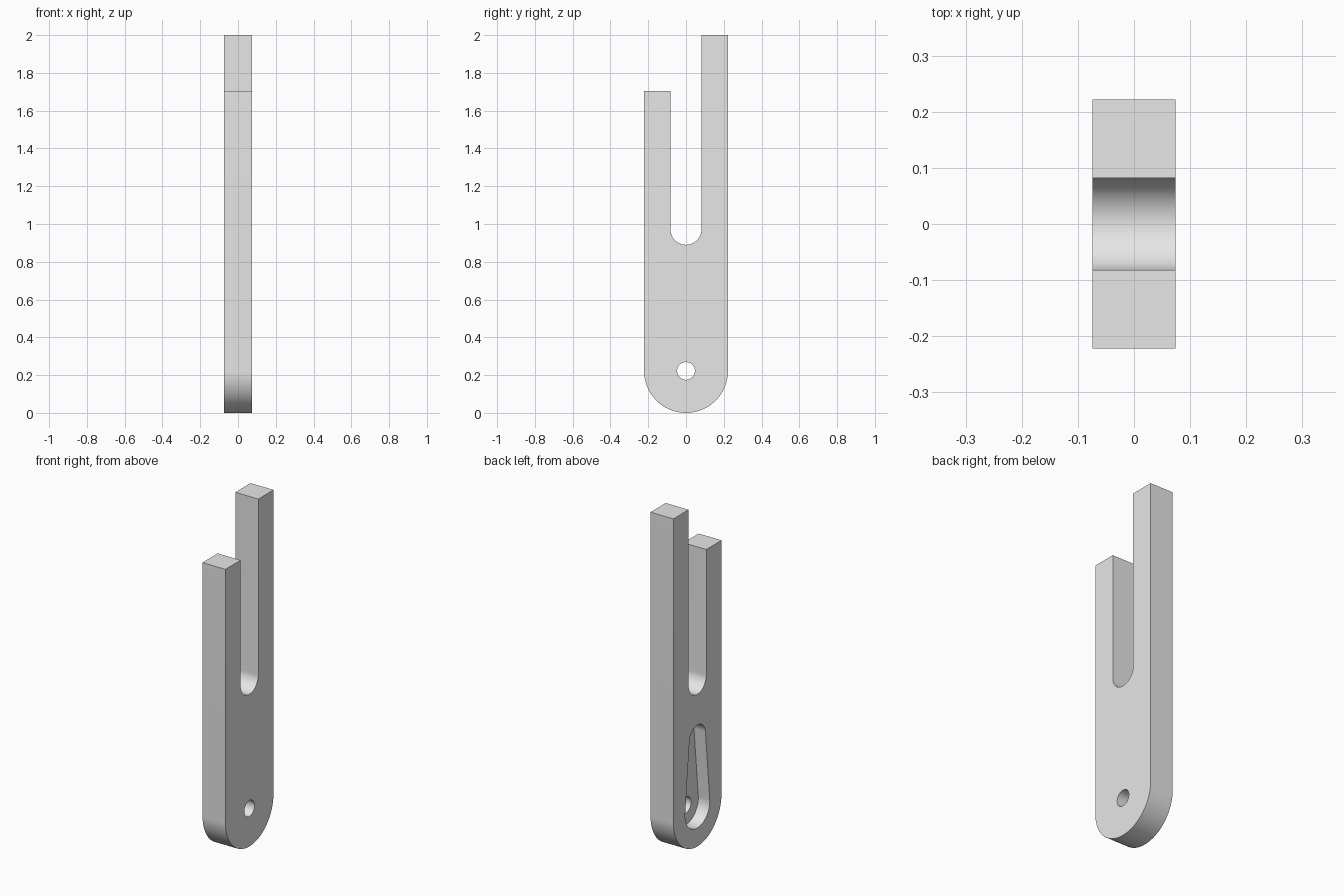
import bpy, bmesh, math

cube = bpy.data.objects.get("Cube")
if cube:
    bpy.data.objects.remove(cube, do_unlink=True)

HALF_X = 0.074      # half thickness
R_END = 0.222       # rounded lower end
R_SLOT = 0.082      # fork slot
Z_SLOT = 0.972
TALL, SHORT = 2.0, 1.705
R_HOLE = 0.047
R_WIDE, R_NARROW, Z_NARROW = 0.114, 0.074, 0.636   # tapered pocket

grey = bpy.data.materials.new("light_grey")
grey.use_nodes = True
grey.diffuse_color = (0.8, 0.8, 0.8, 1)
grey.node_tree.nodes["Principled BSDF"].inputs["Base Color"].default_value = (0.8, 0.8, 0.8, 1)


def arc(z, r, start, end, steps=48):
    """Points (y, z) on an arc centred on y = 0."""
    angles = [start + (end - start) * i / steps for i in range(steps + 1)]
    return [(r * math.cos(a), z + r * math.sin(a)) for a in angles]


def plate(name, outline, x0, x1):
    """Extrude a closed (y, z) outline from x0 to x1."""
    bm = bmesh.new()
    face = bm.faces.new([bm.verts.new((x0, y, z)) for y, z in outline])
    grown = bmesh.ops.extrude_face_region(bm, geom=[face])
    verts = [v for v in grown["geom"] if isinstance(v, bmesh.types.BMVert)]
    bmesh.ops.translate(bm, verts=verts, vec=(x1 - x0, 0, 0))
    bmesh.ops.recalc_face_normals(bm, faces=bm.faces)
    mesh = bpy.data.meshes.new(name)
    bm.to_mesh(mesh)
    bm.free()
    mesh.materials.append(grey)
    obj = bpy.data.objects.new(name, mesh)
    bpy.context.collection.objects.link(obj)
    return obj


# Forked body: rounded bottom, tall back prong, short front prong
outline = arc(R_END, R_END, math.pi, 2 * math.pi)
outline += [(R_END, TALL), (R_SLOT, TALL)]
outline += arc(Z_SLOT, R_SLOT, 0, -math.pi)
outline += [(-R_SLOT, SHORT), (-R_END, SHORT)]
body = plate("forked_plate", outline, -HALF_X, HALF_X)

# Pivot hole through the rounded end
hole = plate("pivot_hole_cutter", arc(R_END, R_HOLE, 0, 2 * math.pi)[:-1], -0.2, 0.2)

# Tapered pocket, half the thickness deep, on the -x side
tilt = math.asin((R_WIDE - R_NARROW) / (Z_NARROW - R_END))
pocket_outline = arc(Z_NARROW, R_NARROW, tilt, math.pi - tilt)
pocket_outline += arc(R_END, R_WIDE, math.pi - tilt, 2 * math.pi + tilt)
pocket = plate("pocket_cutter", pocket_outline, -0.2, 0)

# Cut the openings and discard the cutters
bpy.context.view_layer.objects.active = body
body.select_set(True)
for cutter in (pocket, hole):
    cutter.hide_render = True
    cut = body.modifiers.new(cutter.name, "BOOLEAN")
    cut.operation = "DIFFERENCE"
    cut.solver = "EXACT"
    cut.object = cutter
    bpy.ops.object.modifier_apply(modifier=cut.name)
    bpy.data.objects.remove(cutter, do_unlink=True)

bpy.ops.object.shade_smooth_by_angle(angle=math.radians(30))
